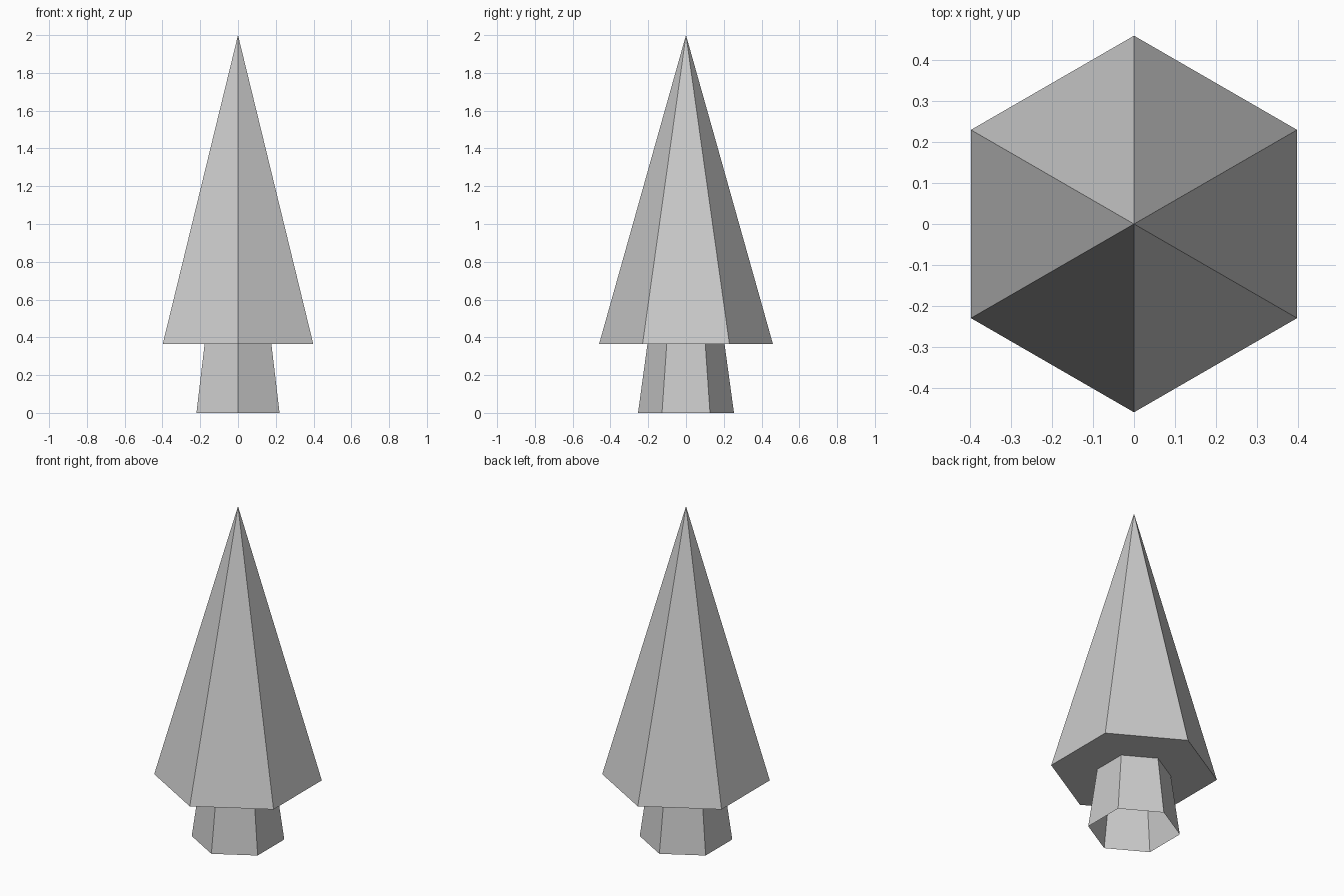
import bpy
import bmesh
from math import cos, sin, pi

cube = bpy.data.objects.get("Cube")
if cube:
    bpy.data.objects.remove(cube, do_unlink=True)

SIDES = 6
BASE_Z = 0.365   # underside of the foliage
TRUNK_TOP = 0.204


def flat_material(name, colour):
    mat = bpy.data.materials.new(name)
    mat.use_nodes = True
    mat.diffuse_color = colour
    mat.node_tree.nodes["Principled BSDF"].inputs["Base Color"].default_value = colour
    return mat


def ring(bm, radius, z):
    """Hexagon of vertices with corners pointing to the front and back."""
    angles = [pi / 2 + 2 * pi * i / SIDES for i in range(SIDES)]
    return [bm.verts.new((radius * cos(a), radius * sin(a), z)) for a in angles]


def bridge(bm, lower, upper):
    for i in range(SIDES):
        j = (i + 1) % SIDES
        bm.faces.new((lower[i], lower[j], upper[j], upper[i]))


def finish(bm, name, mat):
    mesh = bpy.data.meshes.new(name)
    bm.to_mesh(mesh)
    bm.free()
    mesh.materials.append(mat)
    obj = bpy.data.objects.new(name, mesh)
    bpy.context.collection.objects.link(obj)
    return obj


grey = flat_material("plain grey", (0.6, 0.6, 0.6, 1))

# Foliage: pointed cone with an underside that meets the trunk
bm = bmesh.new()
inner = ring(bm, TRUNK_TOP, BASE_Z)
rim = ring(bm, 0.46, BASE_Z)
tip = bm.verts.new((0, 0, 2))
bridge(bm, inner, rim)
for i in range(SIDES):
    bm.faces.new((rim[i], rim[(i + 1) % SIDES], tip))
finish(bm, "foliage", grey)

# Trunk: tapered tube, open at the bottom
bm = bmesh.new()
bridge(bm, ring(bm, 0.254, 0), ring(bm, TRUNK_TOP, BASE_Z))
finish(bm, "trunk", grey)
